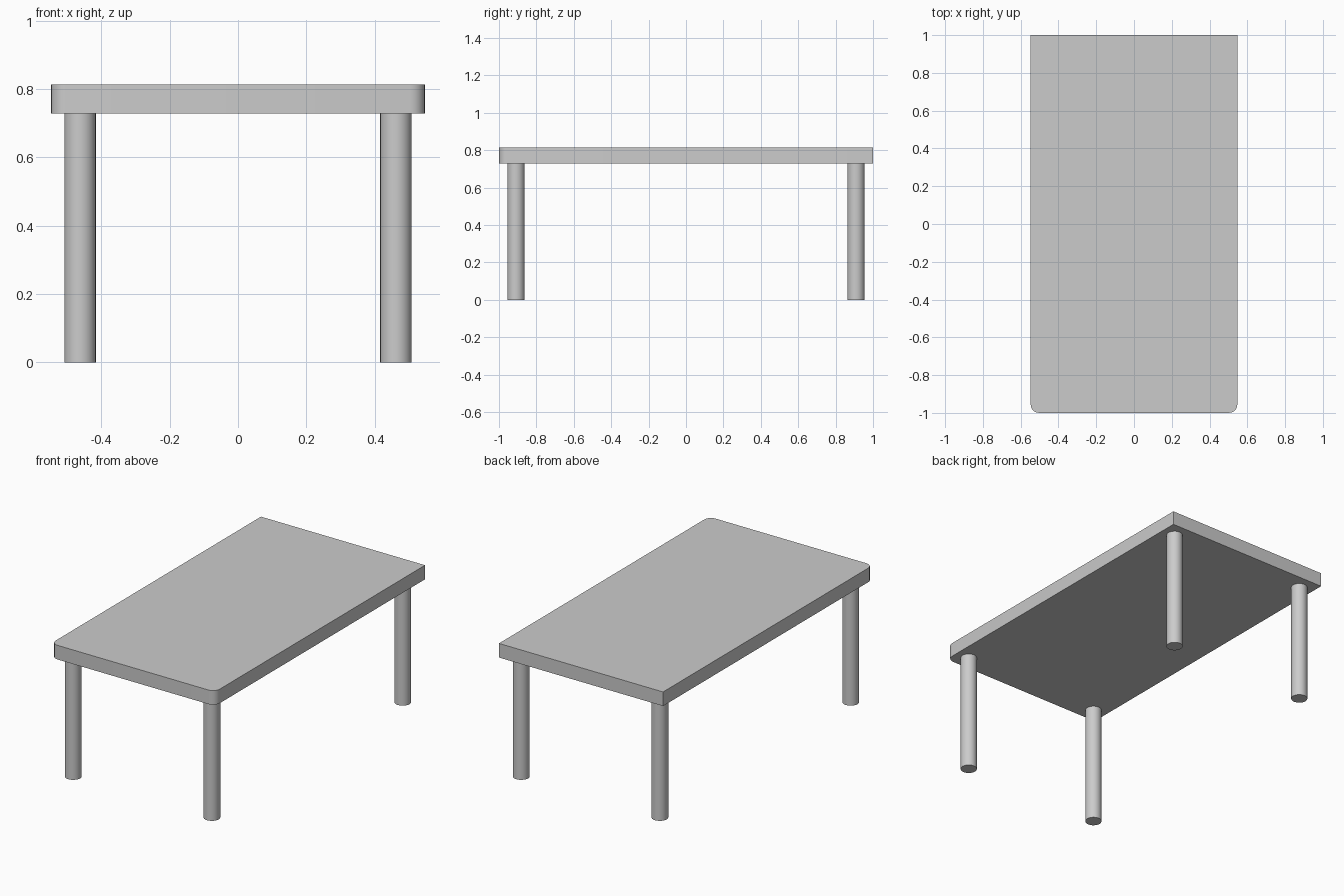
import bpy, bmesh
from math import sin, cos, pi

if "Cube" in bpy.data.objects:
    bpy.data.objects.remove(bpy.data.objects["Cube"])

HALF_X, HALF_Y = 0.547, 1.0
UNDERSIDE, TOP = 0.728, 0.813
CORNER = 0.045


def smooth(obj):
    bpy.ops.object.select_all(action='DESELECT')
    obj.select_set(True)
    bpy.context.view_layer.objects.active = obj
    bpy.ops.object.shade_smooth_by_angle(angle=pi / 6)


def front_corner(cx, start, steps=5):
    """Quarter-circle outline points for a rounded front corner."""
    cy = -HALF_Y + CORNER
    return [(cx + CORNER * cos(start + pi / 2 * i / steps),
             cy + CORNER * sin(start + pi / 2 * i / steps))
            for i in range(steps + 1)]


# Tabletop: square back corners, rounded front corners
outline = [(HALF_X, HALF_Y), (-HALF_X, HALF_Y)]
outline += front_corner(-HALF_X + CORNER, pi)
outline += front_corner(HALF_X - CORNER, 1.5 * pi)
bm = bmesh.new()
base = bm.faces.new([bm.verts.new((x, y, UNDERSIDE)) for x, y in outline])
result = bmesh.ops.extrude_face_region(bm, geom=[base], use_keep_orig=True)
for v in result["geom"]:
    if isinstance(v, bmesh.types.BMVert):
        v.co.z = TOP
bmesh.ops.recalc_face_normals(bm, faces=bm.faces)
mesh = bpy.data.meshes.new("tabletop")
bm.to_mesh(mesh)
bm.free()
tabletop = bpy.data.objects.new("tabletop", mesh)
bpy.context.collection.objects.link(tabletop)
smooth(tabletop)

# Four round legs
for end, sy in (("front", -1), ("back", 1)):
    for side, sx in (("left", -1), ("right", 1)):
        bpy.ops.mesh.primitive_cylinder_add(
            vertices=32, radius=0.046, depth=UNDERSIDE,
            location=(sx * 0.462, sy * 0.909, UNDERSIDE / 2))
        leg = bpy.context.object
        leg.name = f"{end}_{side}_leg"
        smooth(leg)
